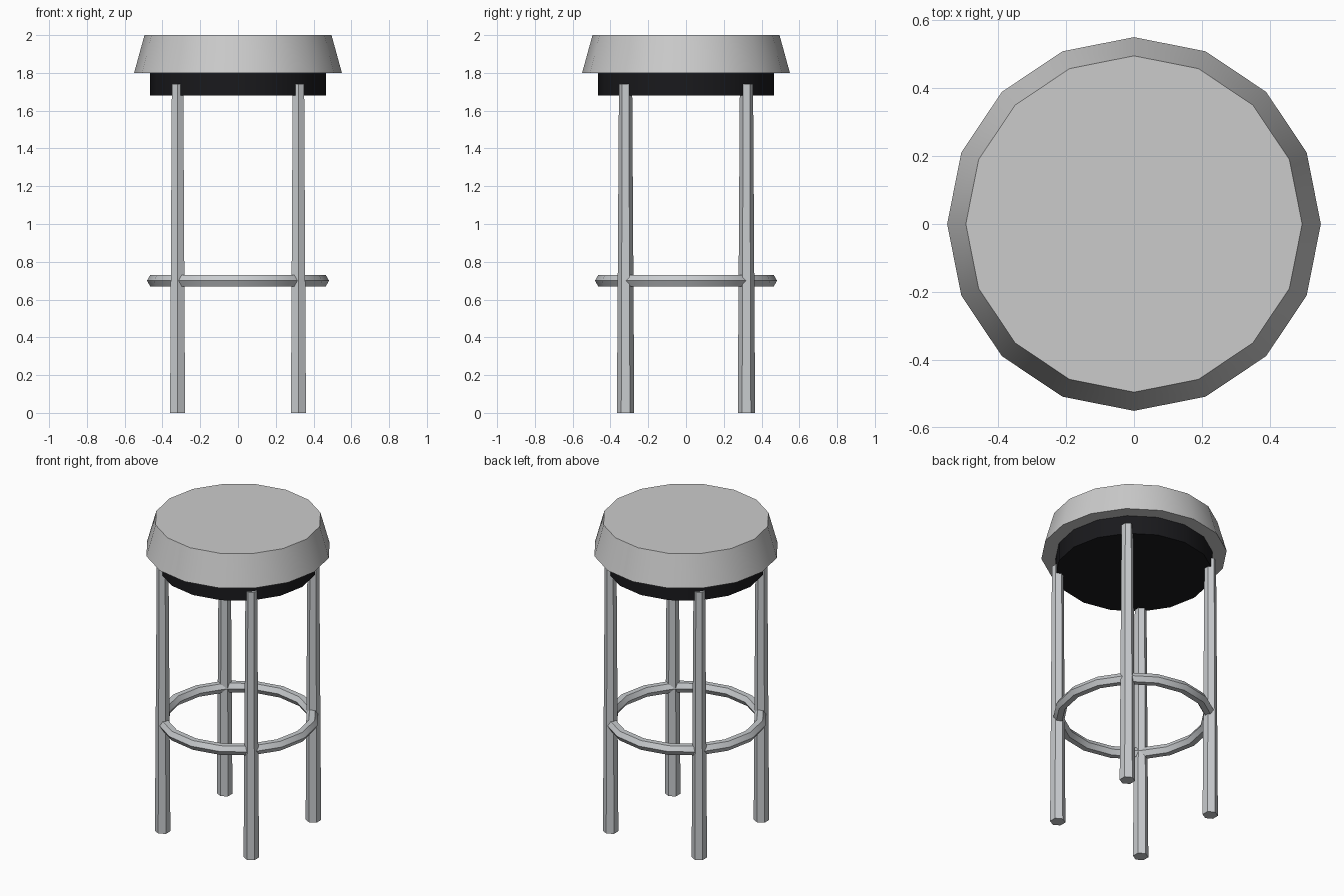
import bpy
import math

if "Cube" in bpy.data.objects:
    bpy.data.objects.remove(bpy.data.objects["Cube"])


def material(name, color):
    mat = bpy.data.materials.new(name)
    mat.diffuse_color = (*color, 1.0)
    mat.use_nodes = True
    mat.node_tree.nodes["Principled BSDF"].inputs["Base Color"].default_value = mat.diffuse_color
    return mat


def finish(name, mat=None):
    obj = bpy.context.object
    obj.name = name
    if mat:
        obj.data.materials.append(mat)
    bpy.ops.object.shade_smooth_by_angle(angle=math.radians(30))
    return obj


def frustum(name, sides, r_low, r_high, z_low, z_high, x=0, y=0, mat=None):
    bpy.ops.mesh.primitive_cone_add(
        vertices=sides, radius1=r_low, radius2=r_high, depth=z_high - z_low,
        location=(x, y, (z_low + z_high) / 2))
    return finish(name, mat)


black = material("black_base", (0.01, 0.01, 0.012))
metal = material("metal", (0.58, 0.60, 0.62))

# Cushion and the dark base under it
frustum("seat_cushion", 16, 0.55, 0.495, 1.80, 2.00)
frustum("seat_base", 16, 0.465, 0.465, 1.68, 1.80, mat=black)

# Four tapered hexagonal legs
for depth_name, sy in (("front", -1), ("back", 1)):
    for side_name, sx in (("left", -1), ("right", 1)):
        frustum(f"{depth_name}_{side_name}_leg", 6, 0.046, 0.035, 0.0, 1.74,
                0.32 * sx, 0.32 * sy, metal)

# Footrest ring with hexagonal section
bpy.ops.mesh.primitive_torus_add(
    major_segments=16, minor_segments=6,
    major_radius=0.447, minor_radius=0.035, location=(0, 0, 0.70))
finish("footrest_ring", metal)
